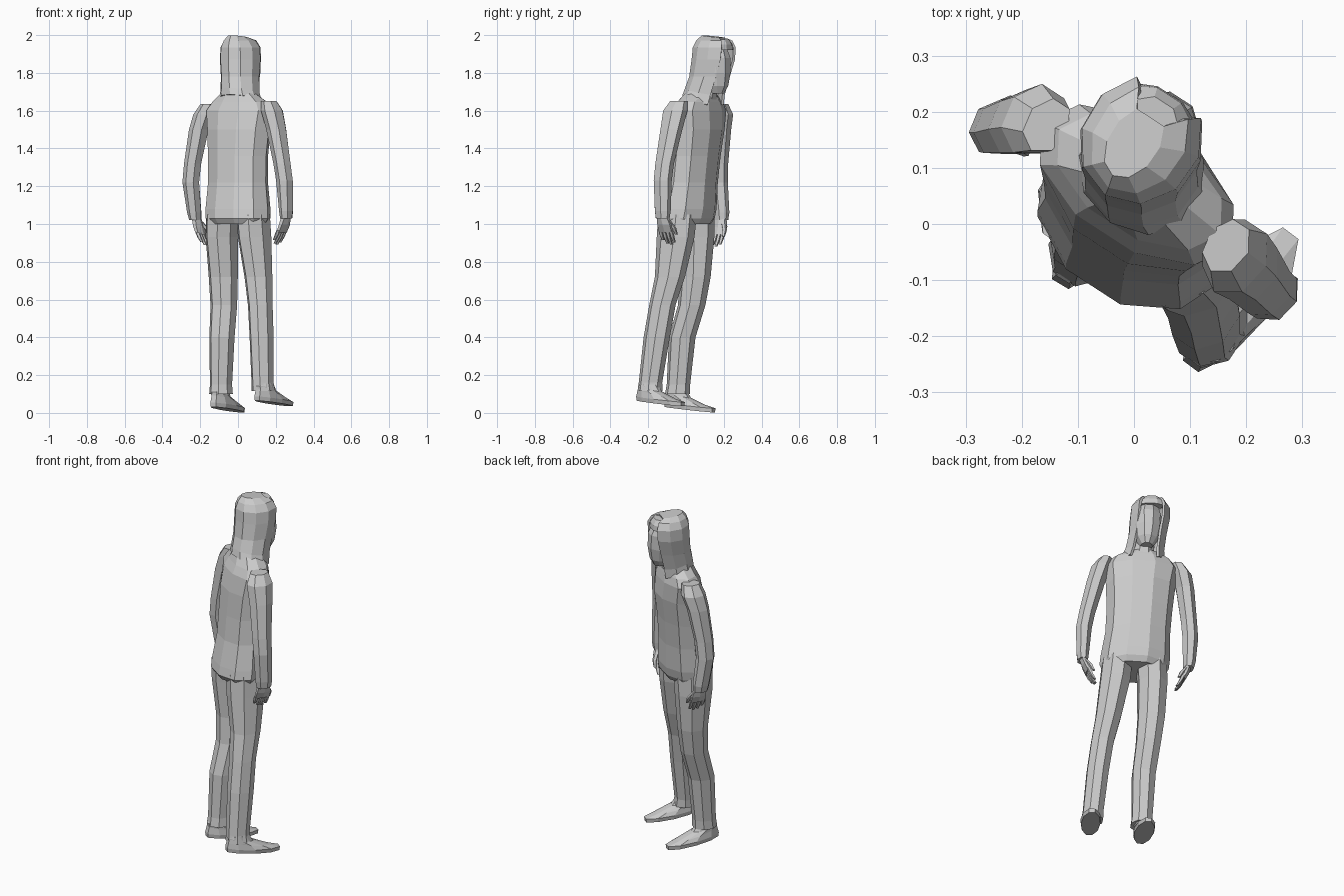
import bpy, bmesh, math

grey = bpy.data.materials.new("light grey")
grey.diffuse_color = (0.6, 0.6, 0.6, 1)
YAW = math.radians(33)            # the figure faces +y, turned towards +x


def axes(yaw=YAW):
    return (math.cos(yaw), -math.sin(yaw)), (math.sin(yaw), math.cos(yaw))


def loft(name, rings, n=8, gap=None, yaw=YAW, cap=True):
    """Rings are (x, y, z, half width, half depth, forward tilt).
    With a gap angle each ring stays open towards the front."""
    (rx, ry), (fx, fy) = axes(yaw)
    bm = bmesh.new()
    rows = []
    for x, y, z, w, d, tilt in rings:
        row = []
        for i in range(n):
            if gap:
                a = gap + (2 * math.pi - 2 * gap) * i / (n - 1)
                s = 1
            else:
                a = 2 * math.pi * (i + 0.5) / n
                s = 1.04
            u, v = w * s * math.sin(a), d * s * math.cos(a)
            row.append(bm.verts.new((x + rx * u + fx * v, y + ry * u + fy * v, z + tilt * v)))
        rows.append(row)
    for lo, hi in zip(rows, rows[1:]):
        for i in range(n - 1 if gap else n):
            j = (i + 1) % n
            bm.faces.new((lo[i], lo[j], hi[j], hi[i]))
    if cap:
        bm.faces.new(rows[-1])
        if not gap:
            bm.faces.new(rows[0])
    bmesh.ops.recalc_face_normals(bm, faces=bm.faces)
    mesh = bpy.data.meshes.new(name)
    bm.to_mesh(mesh)
    bm.free()
    mesh.materials.append(grey)
    ob = bpy.data.objects.new(name, mesh)
    bpy.context.collection.objects.link(ob)
    return ob


# jacket body with a loose hem and sloping shoulders
loft("jacket", [
    (0.00, 0.00, 1.00, 0.165, 0.115, 0), (0.00, 0.00, 1.03, 0.180, 0.135, 0),
    (0.00, 0.01, 1.08, 0.180, 0.135, 0), (0.00, 0.03, 1.22, 0.168, 0.120, 0),
    (0.00, 0.045, 1.36, 0.170, 0.118, 0), (0.005, 0.06, 1.50, 0.180, 0.120, 0),
    (0.005, 0.07, 1.60, 0.195, 0.105, 0), (0.01, 0.075, 1.645, 0.165, 0.09, 0),
    (0.01, 0.085, 1.69, 0.095, 0.075, -0.2)], 10)

# trouser legs
loft("right_trouser_leg", [
    (0.135, -0.19, 0.115, 0.060, 0.066, 0), (0.13, -0.188, 0.16, 0.056, 0.062, 0),
    (0.125, -0.155, 0.40, 0.060, 0.070, 0), (0.118, -0.125, 0.57, 0.062, 0.070, 0),
    (0.108, -0.085, 0.72, 0.070, 0.080, 0), (0.088, -0.055, 0.93, 0.082, 0.102, 0),
    (0.08, -0.045, 1.05, 0.082, 0.105, 0)])
loft("left_trouser_leg", [
    (-0.09, -0.045, 0.10, 0.060, 0.066, 0), (-0.09, -0.04, 0.15, 0.056, 0.062, 0),
    (-0.085, -0.02, 0.40, 0.064, 0.070, 0), (-0.075, 0.03, 0.57, 0.068, 0.072, 0),
    (-0.078, 0.05, 0.72, 0.074, 0.080, 0), (-0.085, 0.052, 0.93, 0.080, 0.100, 0),
    (-0.08, 0.05, 1.05, 0.082, 0.105, 0)])

# shoes, toes slightly lowered
for name, x, y, z, deg in (("right_shoe", 0.19, -0.135, 0.05, 37),
                           ("left_shoe", -0.055, 0.02, 0.017, 31)):
    yaw = math.radians(deg)
    f = axes(yaw)[1]

    def shoe_ring(back, up, w, d, tilt):
        return (x - f[0] * back, y - f[1] * back, z + up, w, d, tilt)
    loft(name, [shoe_ring(0, 0, 0.050, 0.148, -0.1), shoe_ring(0, 0.022, 0.054, 0.150, -0.1),
                shoe_ring(0.025, 0.050, 0.048, 0.115, -0.22),
                shoe_ring(0.070, 0.078, 0.042, 0.070, -0.22),
                shoe_ring(0.080, 0.105, 0.040, 0.052, 0)], 10, yaw=yaw)

# sleeves, from cuff to shoulder
loft("right_sleeve", [
    (0.256, -0.125, 1.03, 0.028, 0.040, 0), (0.256, -0.125, 1.07, 0.033, 0.046, 0),
    (0.248, -0.125, 1.23, 0.042, 0.050, 0), (0.235, -0.115, 1.32, 0.043, 0.052, 0),
    (0.205, -0.08, 1.50, 0.049, 0.062, 0), (0.182, -0.06, 1.60, 0.052, 0.070, 0),
    (0.165, -0.04, 1.65, 0.038, 0.05, 0)], 7)
loft("left_sleeve", [
    (-0.225, 0.185, 1.02, 0.028, 0.040, 0), (-0.23, 0.185, 1.06, 0.034, 0.046, 0),
    (-0.248, 0.172, 1.22, 0.042, 0.050, 0), (-0.238, 0.172, 1.32, 0.043, 0.052, 0),
    (-0.205, 0.18, 1.50, 0.049, 0.060, 0), (-0.178, 0.185, 1.58, 0.052, 0.066, 0),
    (-0.155, 0.175, 1.635, 0.038, 0.05, 0)], 7)

# hands with fingers curling towards the body
R, F = axes()
for side, s, x, y, z in (("right", 1, 0.256, -0.125, 1.04), ("left", -1, -0.222, 0.185, 1.03)):
    def hand_ring(inward, forward, drop, w, d):
        return (x - s * R[0] * inward + F[0] * forward,
                y - s * R[1] * inward + F[1] * forward, z - drop, w, d, 0)
    loft(side + "_palm", [hand_ring(0.032, 0.002, 0.085, 0.014, 0.044),
                          hand_ring(0.015, 0.004, 0.045, 0.019, 0.044),
                          hand_ring(0, 0, -0.01, 0.021, 0.030)], 6)
    for i in range(4):
        fwd = -0.032 + 0.022 * i
        length = (0.045, 0.062, 0.068, 0.058)[i]
        loft(f"{side}_finger_{i + 1}", [
            hand_ring(0.034 + length * 0.5, fwd, 0.08 + length, 0.007, 0.008),
            hand_ring(0.034 + length * 0.2, fwd, 0.08 + length * 0.5, 0.010, 0.011),
            hand_ring(0.030, fwd, 0.075, 0.011, 0.012)], 5)
    loft(side + "_thumb", [hand_ring(0.055, 0.052, 0.095, 0.008, 0.008),
                           hand_ring(0.038, 0.048, 0.06, 0.012, 0.012),
                           hand_ring(0.015, 0.025, 0.02, 0.012, 0.014)], 5)

# neck and face inside the hood
loft("neck", [(0.02, 0.095, 1.62, 0.065, 0.062, 0), (0.025, 0.105, 1.70, 0.058, 0.06, 0),
              (0.03, 0.125, 1.76, 0.055, 0.06, 0)])
loft("head", [
    (0.048, 0.160, 1.69, 0.032, 0.042, 0), (0.043, 0.155, 1.73, 0.058, 0.070, 0),
    (0.037, 0.150, 1.80, 0.074, 0.088, 0), (0.032, 0.145, 1.88, 0.078, 0.092, 0),
    (0.022, 0.140, 1.94, 0.060, 0.075, 0)], 10)

# hood shell, open at the face and draped on the collar
hood = loft("hood", [
    (0.015, 0.09, 1.655, 0.120, 0.105, -0.3), (0.012, 0.10, 1.70, 0.108, 0.105, -0.2),
    (0.012, 0.125, 1.78, 0.104, 0.110, 0), (0.013, 0.145, 1.87, 0.110, 0.118, 0),
    (0.013, 0.150, 1.935, 0.106, 0.118, 0), (0.010, 0.150, 1.972, 0.082, 0.102, 0),
    (0.000, 0.145, 1.992, 0.045, 0.070, -0.1)], 9, gap=math.radians(40))
shell = hood.modifiers.new("thickness", 'SOLIDIFY')
shell.thickness = 0.014
shell.offset = -1
# hood peak joining both sides above the brow
loft("hood_brow", [(0.048, 0.205, 1.92, 0.068, 0.032, 0), (0.044, 0.200, 1.95, 0.064, 0.036, 0),
                   (0.030, 0.180, 1.978, 0.050, 0.045, 0)])
